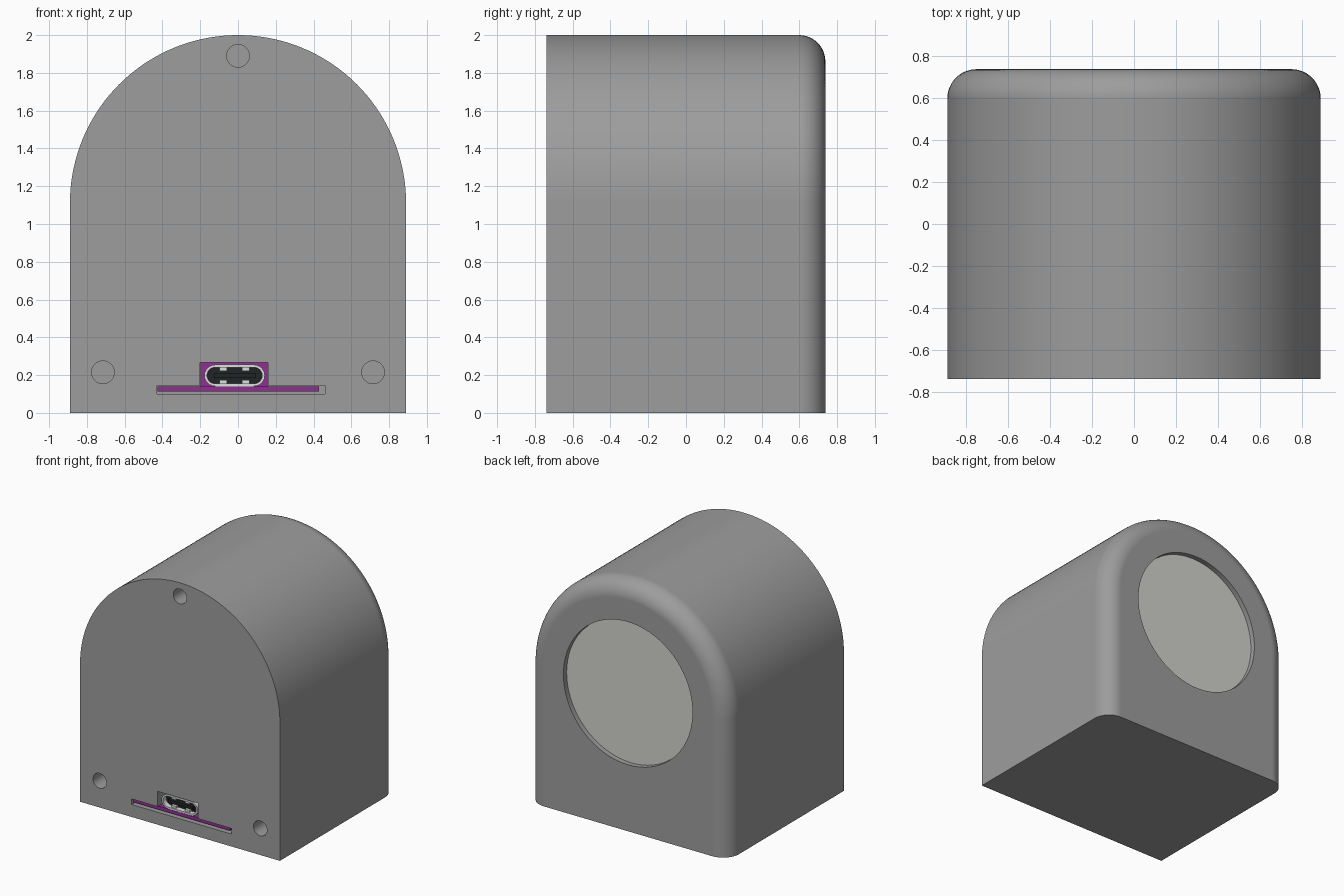
import bpy
import bmesh
from math import sin, cos, pi, radians

cube = bpy.data.objects.get("Cube")
if cube:
    bpy.data.objects.remove(cube, do_unlink=True)


def material(name, colour):
    m = bpy.data.materials.new(name)
    m.use_nodes = True
    m.diffuse_color = (*colour, 1)
    m.node_tree.nodes["Principled BSDF"].inputs["Base Color"].default_value = (*colour, 1)
    return m


GREY = material("body grey", (0.337, 0.337, 0.337))
PALE = material("pale grey", (0.65, 0.65, 0.62))
PURPLE = material("board purple", (0.27, 0.03, 0.28))
SILVER = material("connector silver", (0.72, 0.75, 0.72))
BLACK = material("connector black", (0.015, 0.018, 0.018))

FRONT, BACK = -0.738, 0.738
HALF, SPRING, FILLET = 0.89, 1.11, 0.14


# Outlines in the x-z plane
def arc(cx, cz, r, a0, a1, n):
    return [(cx + r * cos(a0 + (a1 - a0) * i / n), cz + r * sin(a0 + (a1 - a0) * i / n))
            for i in range(n + 1)]


def circle(cx, cz, r, n=48):
    return arc(cx, cz, r, 0, 2 * pi, n)[:-1]


def rect(x0, x1, z0, z1):
    return [(x0, z0), (x1, z0), (x1, z1), (x0, z1)]


def stadium(cx, cz, half_w, r):
    d = half_w - r
    return arc(cx + d, cz, r, -pi / 2, pi / 2, 12) + arc(cx - d, cz, r, pi / 2, 3 * pi / 2, 12)


def arch(inset):
    w = HALF - inset
    return [(-w, 0), (w, 0)] + arc(0, SPRING, w, 0, pi, 72)


def loft(name, rings, mat=None):
    """Closed solid through (y, outline) rings."""
    bm = bmesh.new()
    loops = [[bm.verts.new((x, y, z)) for x, z in pts] for y, pts in rings]
    for a, b in zip(loops, loops[1:]):
        for i in range(len(a)):
            j = (i + 1) % len(a)
            bm.faces.new((a[i], a[j], b[j], b[i]))
    bm.faces.new(loops[0])
    bm.faces.new(loops[-1])
    bmesh.ops.recalc_face_normals(bm, faces=bm.faces)
    me = bpy.data.meshes.new(name)
    bm.to_mesh(me)
    bm.free()
    if mat:
        me.materials.append(mat)
    ob = bpy.data.objects.new(name, me)
    bpy.context.collection.objects.link(ob)
    return ob


def prism(name, pts, y0, y1, mat=None):
    return loft(name, [(y0, pts), (y1, pts)], mat)


def cut(ob, pts, y0, y1):
    """Subtract a prism and bake the result."""
    cutter = prism("cutter", pts, y0, y1)
    cutter.hide_render = True
    mod = ob.modifiers.new("cut", "BOOLEAN")
    mod.operation, mod.solver, mod.object = "DIFFERENCE", "EXACT", cutter
    deps = bpy.context.evaluated_depsgraph_get()
    ob.data = bpy.data.meshes.new_from_object(ob.evaluated_get(deps))
    ob.modifiers.clear()
    bpy.data.objects.remove(cutter, do_unlink=True)


def smooth(ob):
    bpy.ops.object.select_all(action="DESELECT")
    ob.select_set(True)
    bpy.context.view_layer.objects.active = ob
    bpy.ops.object.shade_smooth_by_angle(angle=radians(30))
    mod = ob.modifiers.new("even normals", "WEIGHTED_NORMAL")
    mod.keep_sharp = True


# Arched housing, rounded along its back edge except at the base
rings = [(FRONT, arch(0))]
for i in range(13):
    a = pi / 2 * i / 12
    rings.append((BACK - FILLET + FILLET * sin(a), arch(FILLET * (1 - cos(a)))))
housing = loft("housing", rings, GREY)

# Lens recess, screw holes, board slot and connector opening
cut(housing, circle(0, SPRING, 0.575, 72), BACK - 0.1, BACK + 0.1)
for x, z in ((-0.715, 0.215), (0.715, 0.215), (0, 1.89)):
    cut(housing, circle(x, z, 0.06, 32), FRONT - 0.1, FRONT + 0.16)
cut(housing, rect(-0.43, 0.46, 0.10, 0.145), FRONT - 0.1, FRONT + 0.16)
cut(housing, rect(-0.2, 0.16, 0.13, 0.268), FRONT - 0.1, FRONT + 0.14)
smooth(housing)

# Disc set into the back
smooth(prism("lens_disc", circle(0, SPRING, 0.574, 72), BACK - 0.11, BACK - 0.04, PALE))

# Circuit board in its slot, with a strip behind the connector
prism("circuit_board", rect(-0.427, 0.43, 0.112, 0.14), FRONT + 0.02, FRONT + 0.155, PURPLE)
prism("board_backing", rect(-0.198, 0.158, 0.14, 0.266), FRONT + 0.12, FRONT + 0.135, PURPLE)

# Connector: hollow shell, dark lining, tongue and spring tabs
CX, CZ = -0.018, 0.198
shell = prism("connector_shell", stadium(CX, CZ, 0.16, 0.057), FRONT + 0.02, FRONT + 0.12, SILVER)
cut(shell, stadium(CX, CZ, 0.146, 0.043), FRONT - 0.1, FRONT + 0.2)
smooth(shell)
prism("connector_lining", stadium(CX, CZ, 0.145, 0.042), FRONT + 0.06, FRONT + 0.119, BLACK)
prism("connector_tongue", rect(CX - 0.11, CX + 0.11, CZ - 0.012, CZ + 0.012),
      FRONT + 0.03, FRONT + 0.07, BLACK)
for sx in (-1, 1):
    for sz in (-1, 1):
        x, z = CX + sx * 0.06, CZ + sz * 0.034
        prism("spring_tab", rect(x - 0.02, x + 0.02, z - 0.009, z + 0.009),
              FRONT + 0.03, FRONT + 0.065, SILVER)
